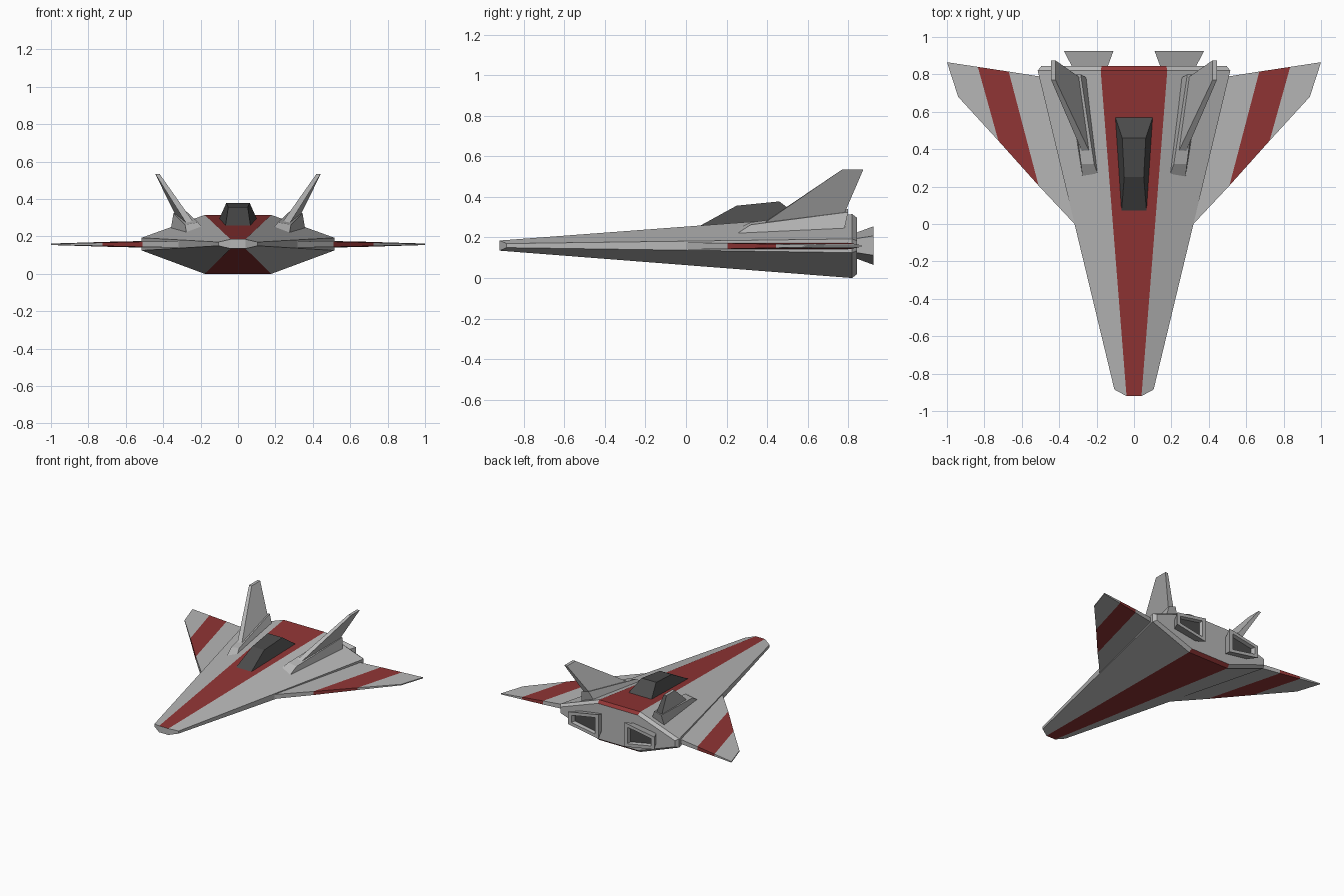
import bpy, bmesh

if "Cube" in bpy.data.objects:
    bpy.data.objects.remove(bpy.data.objects["Cube"])


def material(name, rgb):
    m = bpy.data.materials.new(name)
    m.diffuse_color = (*rgb, 1)
    m.use_nodes = True
    m.node_tree.nodes["Principled BSDF"].inputs["Base Color"].default_value = m.diffuse_color
    return m


GREY = material("hull_grey", (0.47, 0.47, 0.47))
RED = material("stripe_red", (0.28, 0.035, 0.035))
DARK = material("dark_glass", (0.07, 0.07, 0.07))


def loft(name, loops, paint=None, mats=(GREY,), mirror=False):
    """Bridge a list of point loops; paint(section, edge) picks a material slot, edge -1 is the end cap."""
    bm = bmesh.new()
    rings = [[bm.verts.new(p) for p in loop] for loop in loops]
    n = len(rings[0])

    def face(verts, s, e):
        bm.faces.new(verts).material_index = paint(s, e) if paint else 0

    for s, (a, b) in enumerate(zip(rings, rings[1:])):
        for e in range(n):
            f = (e + 1) % n
            face((a[e], a[f], b[f], b[e]), s, e)
    for s, r in ((-1, rings[0]), (len(rings) - 1, rings[-1])):
        parts = [(0, 1, 2, 3), (0, 3, 4, 7), (4, 5, 6, 7)] if n == 8 else [range(n)]
        for p in parts:
            face([r[i] for i in p], s, -1)
    bmesh.ops.recalc_face_normals(bm, faces=bm.faces)
    me = bpy.data.meshes.new(name)
    bm.to_mesh(me)
    bm.free()
    for m in mats:
        me.materials.append(m)
    ob = bpy.data.objects.new(name, me)
    bpy.context.collection.objects.link(ob)
    if mirror:
        ob.modifiers.new("mirror", "MIRROR").use_mirror_merge = False
    return ob


# Hull: eight-sided wedge with a red stripe along top and bottom
def hull_ring(a, w, top, su, sl, bot, y_in, y_out):
    half = [(a, y_in, top), (w, y_out, su), (w, y_out, sl), (a, y_in, bot)]
    return half + [(-x, y, z) for x, y, z in reversed(half)]


loft("hull", [
    hull_ring(0.04, 0.105, 0.185, 0.17, 0.15, 0.135, -0.92, -0.885),
    hull_ring(0.178, 0.515, 0.315, 0.193, 0.125, 0.0, 0.82, 0.82),
    hull_ring(0.173, 0.495, 0.297, 0.183, 0.135, 0.02, 0.845, 0.845)],
    lambda s, e: int(e in (3, 7)), (GREY, RED))

# Wings: leading point, trailing point and half thickness per station
stations = [((0.28, -0.04), (0.48, 0.785), 0.018),
            ((0.51, 0.205), (0.67, 0.815), 0.014),
            ((0.725, 0.445), (0.835, 0.84), 0.009),
            ((0.94, 0.68), (1.0, 0.865), 0.004)]
loft("wing", [[(*le, 0.158 + t), (*te, 0.158 + t), (*te, 0.158 - t), (*le, 0.158 - t)]
              for le, te, t in stations],
     lambda s, e: int(s == 1 and e >= 0), (GREY, RED), mirror=True)

# Canopy: faceted dark glass, base loop to roof loop
loft("canopy", [
    [(-0.068, 0.055, 0.25), (0.068, 0.055, 0.25), (0.102, 0.577, 0.29), (-0.102, 0.577, 0.29)],
    [(-0.052, 0.25, 0.357), (0.052, 0.25, 0.357), (0.063, 0.46, 0.378), (-0.063, 0.46, 0.378)]],
    mats=(DARK,))

# Fin fairings: tapered blocks on the hull shoulders
loft("fin_fairing", [
    [(0.187, 0.25, 0.242), (0.275, 0.245, 0.215), (0.36, 0.78, 0.235), (0.25, 0.78, 0.27)],
    [(0.213, 0.32, 0.275), (0.283, 0.32, 0.263), (0.345, 0.80, 0.325), (0.285, 0.80, 0.342)]],
    mirror=True)

# Tail fins: swept and leaning outward
loft("tail_fin", [
    [(0.23, 0.37, 0.265), (0.27, 0.37, 0.26), (0.335, 0.78, 0.315), (0.285, 0.78, 0.32)],
    [(0.42, 0.77, 0.535), (0.443, 0.77, 0.535), (0.443, 0.875, 0.535), (0.42, 0.875, 0.535)]],
    mirror=True)


# Engine nozzles: flared hollow frames with a dark recessed end
def nozzle_ring(y, x0, x1, inner, outer):
    return [(x0, y, 0.16 - inner), (x1, y, 0.16 - outer),
            (x1, y, 0.16 + outer), (x0, y, 0.16 + inner)]


loft("engine_nozzle", [
    nozzle_ring(0.83, 0.145, 0.325, 0.06, 0.033),
    nozzle_ring(0.925, 0.11, 0.375, 0.095, 0.048),
    nozzle_ring(0.925, 0.14, 0.345, 0.065, 0.028),
    nozzle_ring(0.895, 0.145, 0.335, 0.06, 0.025)],
    lambda s, e: int(s == 3), (GREY, DARK), mirror=True)
